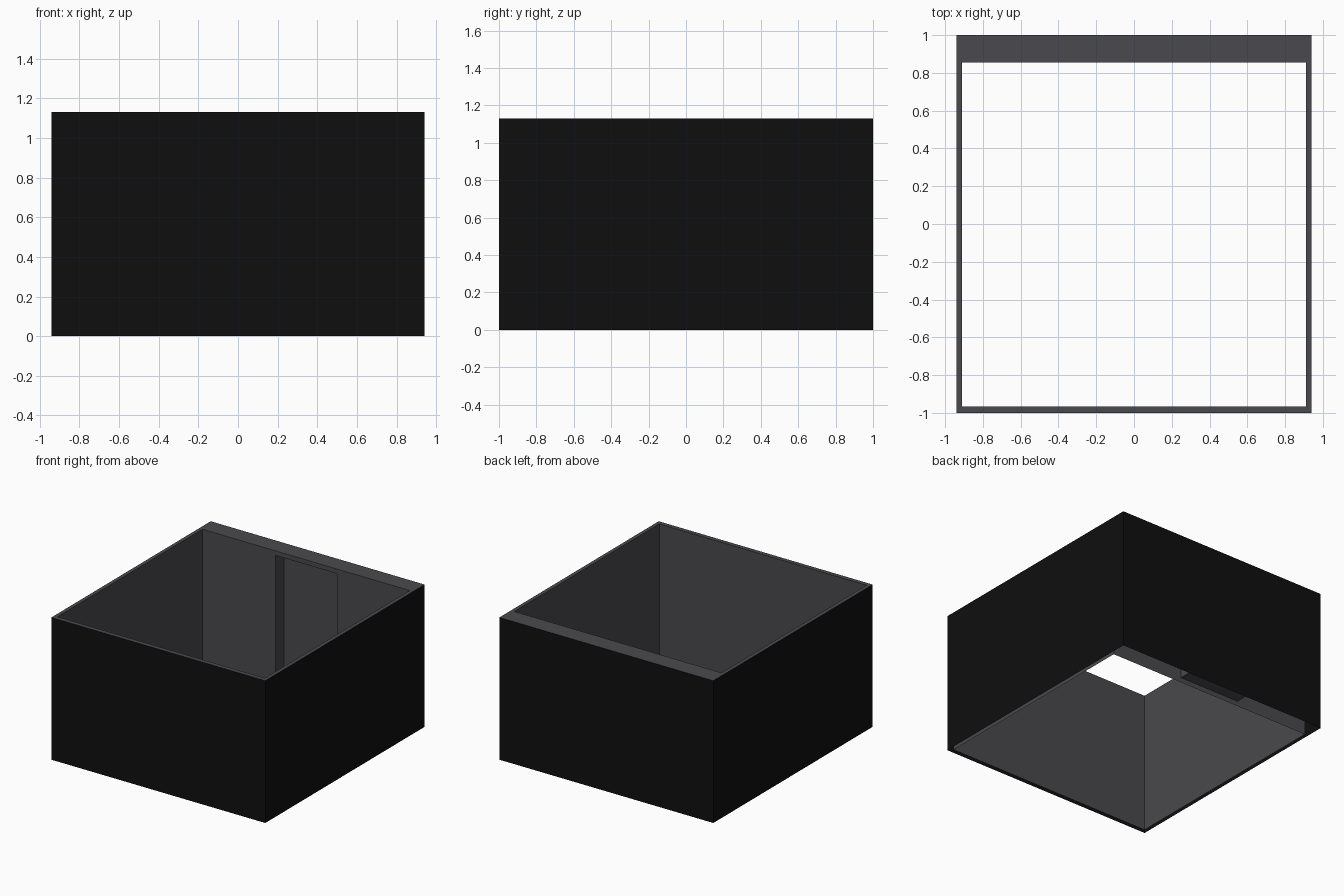
import bpy, bmesh

if "Cube" in bpy.data.objects:
    bpy.data.objects.remove(bpy.data.objects["Cube"])

H = 1.13                                   # total height


def material(name, rgb):
    m = bpy.data.materials.new(name)
    m.diffuse_color = (*rgb, 1.0)
    m.use_nodes = True
    m.node_tree.nodes["Principled BSDF"].inputs["Base Color"].default_value = m.diffuse_color
    return m


BLACK = material("outer_black", (0.0048, 0.0048, 0.0048))
GREY = material("inner_grey", (0.068, 0.066, 0.074))


def plan(x, y0, y1, z):
    """Counter-clockwise plan rectangle at height z."""
    return [(-x, y0, z), (x, y0, z), (x, y1, z), (-x, y1, z)]


def upright(x, z0, z1, y):
    """Rectangle in the xz plane, seen from the front."""
    return [(-x, y, z0), (x, y, z0), (x, y, z1), (-x, y, z1)]


def band(a, b):
    """Four quads joining two rectangles."""
    return [(a[i], a[(i + 1) % 4], b[(i + 1) % 4], b[i]) for i in range(4)]


def build(name, quads, mat):
    bm = bmesh.new()
    for q in quads:
        bm.faces.new([bm.verts.new(p) for p in q])
    bmesh.ops.remove_doubles(bm, verts=bm.verts, dist=1e-5)
    me = bpy.data.meshes.new(name)
    bm.to_mesh(me)
    bm.free()
    me.materials.append(mat)
    ob = bpy.data.objects.new(name, me)
    bpy.context.collection.objects.link(ob)
    return ob


OUTER = (0.94, -1.0, 1.0)
INNER = (0.91, -0.965, 0.855)

# Outer walls, a single sheet open below
build("outer_walls", band(plan(*OUTER, 0), plan(*OUTER, H)), BLACK)

# Flat top rim, deeper along the back
build("top_rim", band(plan(*OUTER, H), plan(*INNER, H)), GREY)

# Inner lining facing into the room, the back wall framing a niche
lining = band(plan(*INNER, 0), plan(*INNER, H))
del lining[2]
lining = [q[::-1] for q in lining]
mouth = upright(0.27, 0.04, 1.093, INNER[2])
lining += band(upright(INNER[0], 0, H, INNER[2]), mouth)
build("inner_lining", lining, GREY)

# Niche set into the thick back wall
niche_back = upright(0.27, 0.04, 1.093, 0.965)
build("back_niche", band(mouth, niche_back) + [niche_back], GREY)
